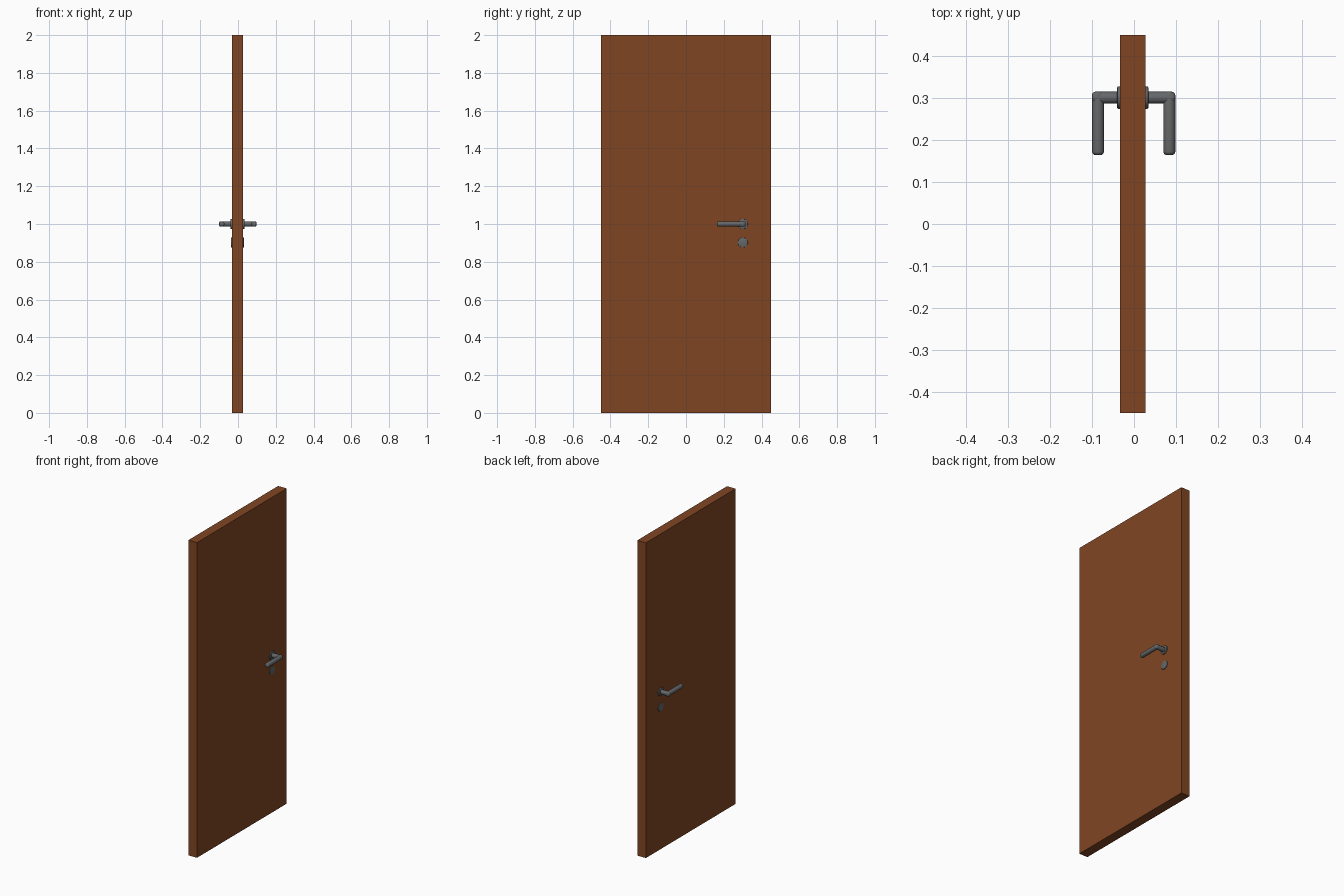
import bpy, bmesh, math
from mathutils import Vector

if "Cube" in bpy.data.objects:
    bpy.data.objects.remove(bpy.data.objects["Cube"])


def material(name, rgb):
    m = bpy.data.materials.new(name)
    m.diffuse_color = (*rgb, 1.0)
    m.use_nodes = True
    m.node_tree.nodes["Principled BSDF"].inputs["Base Color"].default_value = m.diffuse_color
    return m


WOOD = material("brown wood", (0.216, 0.060, 0.016))
METAL = material("grey metal", (0.13, 0.135, 0.14))


def finish(bm, name, mat, smooth=False):
    bmesh.ops.recalc_face_normals(bm, faces=bm.faces[:])
    mesh = bpy.data.meshes.new(name)
    bm.to_mesh(mesh)
    bm.free()
    ob = bpy.data.objects.new(name, mesh)
    bpy.context.collection.objects.link(ob)
    mesh.materials.append(mat)
    if smooth:
        bpy.context.view_layer.objects.active = ob
        ob.select_set(True)
        bpy.ops.object.shade_smooth_by_angle(angle=math.radians(40))
        ob.select_set(False)
    return ob


def rod(bm, start, end, r, rounding, steps=5, sides=32):
    """Solid round bar from start to end with rounded rims."""
    start, end = Vector(start), Vector(end)
    length = (end - start).length
    rot = Vector((0, 0, 1)).rotation_difference(end - start)
    arc = [i / steps * math.pi / 2 for i in range(steps + 1)]
    prof = [(r - rounding + rounding * math.sin(a),
             rounding - rounding * math.cos(a)) for a in arc]
    prof += [(p, length - h) for p, h in reversed(prof)]
    rings = []
    for p, h in prof:
        rings.append([bm.verts.new(start + rot @ Vector((
            p * math.cos(2 * math.pi * k / sides),
            p * math.sin(2 * math.pi * k / sides), h))) for k in range(sides)])
    for a, b in zip(rings, rings[1:]):
        for k in range(sides):
            n = (k + 1) % sides
            bm.faces.new((a[k], a[n], b[n], b[k]))
    bm.faces.new(rings[0])
    bm.faces.new(rings[-1])


# Door panel
CX, HALF = -0.003, 0.03
bm = bmesh.new()
bmesh.ops.create_cube(bm, size=1)
for v in bm.verts:
    v.co = (v.co.x * 2 * HALF + CX, v.co.y * 0.9, v.co.z * 2 + 1)
finish(bm, "door_panel", WOOD)

# Fittings on both faces
Y, R = 0.301, 0.0143
for side, label, tip in ((-1, "left", 0.1), (1, "right", 0.0985)):
    face = CX + side * HALF
    inner = face - side * 0.01

    # Round plate behind the lever
    bm = bmesh.new()
    rod(bm, (inner, Y, 1.0), (face + side * 0.007, Y, 1.0), 0.0265, 0.002, 2)
    finish(bm, label + "_handle_plate", METAL, True)

    # Round lock cover
    bm = bmesh.new()
    rod(bm, (inner, Y, 0.902), (face + side * 0.004, Y, 0.902), 0.0265, 0.002, 2)
    finish(bm, label + "_lock_cover", METAL, True)

    # Lever: spindle out of the door, then grip towards the hinge side
    bm = bmesh.new()
    rod(bm, (inner, Y, 1.0), (side * tip, Y, 1.0), R, 0.009)
    gx = side * (tip - R)
    rod(bm, (gx, Y + R, 1.0), (gx, 0.164, 1.0), R, 0.009)
    finish(bm, label + "_lever", METAL, True)
